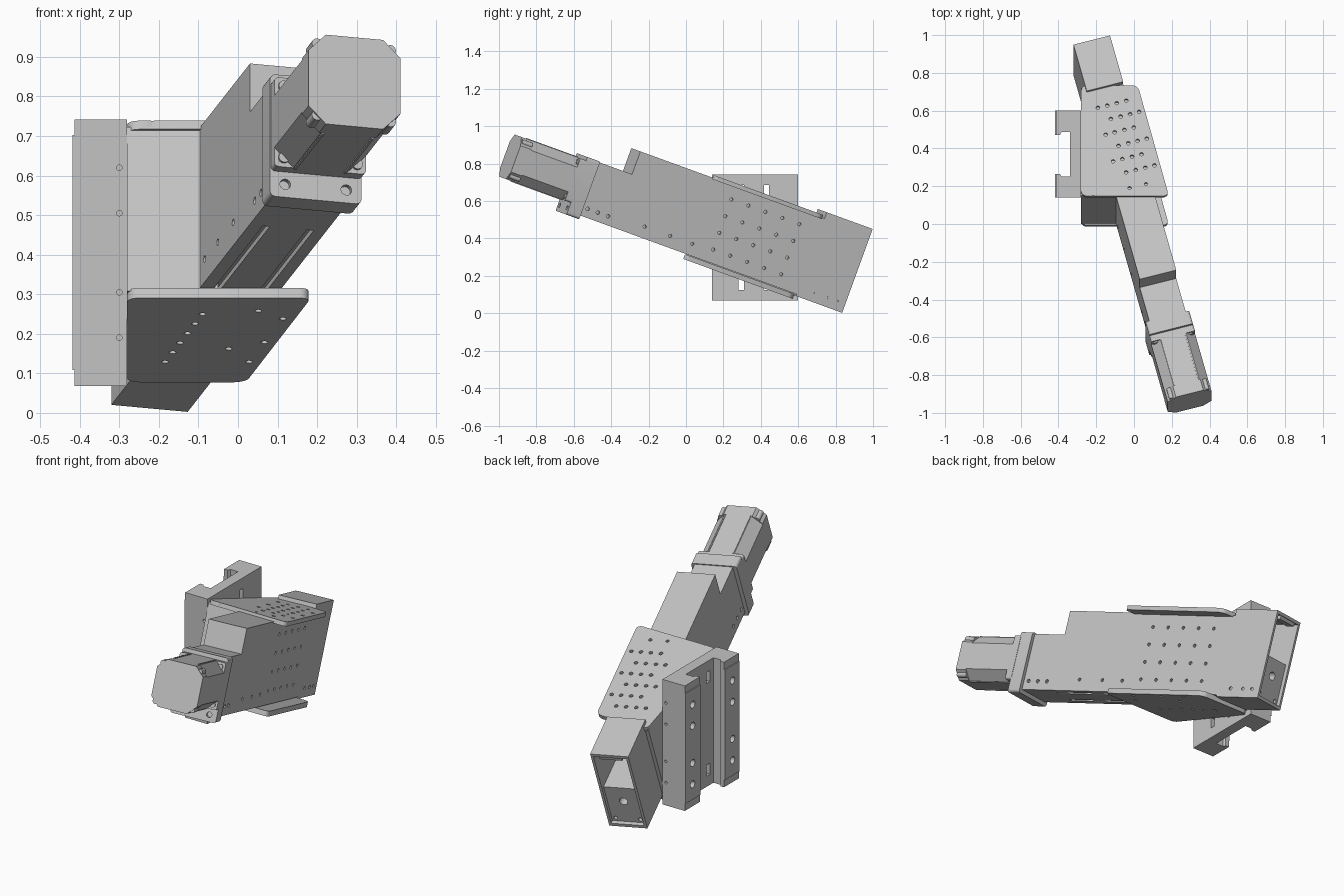
import bpy, bmesh
from math import radians, pi
from mathutils import Matrix, Vector

cube = bpy.data.objects.get("Cube")
if cube:
    bpy.data.objects.remove(cube, do_unlink=True)

grey = bpy.data.materials.new("machined_grey")
grey.use_nodes = True
grey.diffuse_color = (0.55, 0.55, 0.55, 1)
grey.node_tree.nodes["Principled BSDF"].inputs["Base Color"].default_value = (0.55, 0.55, 0.55, 1)

# Frames: upright bracket, pitched adapter, pitched and turned actuator
UPRIGHT = Matrix()
TILT = Matrix.Rotation(radians(-20), 4, 'X')
AXIS = TILT @ Matrix.Rotation(radians(15), 4, 'Z')
parts = []


def add_prism(bm, pts, lo, hi, along='z', radius=0.0):
    """Extrude a 2D outline along y or z, optionally rounding its corners."""
    def place(u, v, h):
        return (u, v, h) if along == 'z' else (u, h, v)
    low = [bm.verts.new(place(u, v, lo)) for u, v in pts]
    top = [bm.verts.new(place(u, v, hi)) for u, v in pts]
    n = len(pts)
    faces = [bm.faces.new(low), bm.faces.new(top)]
    for i in range(n):
        j = (i + 1) % n
        faces.append(bm.faces.new((low[i], low[j], top[j], top[i])))
    bmesh.ops.recalc_face_normals(bm, faces=faces)
    if radius:
        edges = [bm.edges.get((a, b)) for a, b in zip(low, top)]
        bmesh.ops.bevel(bm, geom=edges, offset=radius, segments=5, affect='EDGES', profile=0.5)


def rect(u0, u1, v0, v1):
    return [(u0, v0), (u1, v0), (u1, v1), (u0, v1)]


def octagon(u0, u1, v0, v1, c):
    return [(u0 + c, v0), (u1 - c, v0), (u1, v0 + c), (u1, v1 - c),
            (u1 - c, v1), (u0 + c, v1), (u0, v1 - c), (u0, v0 + c)]


def add_box(bm, x, y, z):
    add_prism(bm, rect(*x, *y), *z)


def add_cyl(bm, centre, r, depth, axis='z'):
    turn = {'x': Matrix.Rotation(pi / 2, 4, 'Y'), 'y': Matrix.Rotation(pi / 2, 4, 'X'),
            'z': Matrix()}[axis]
    bmesh.ops.create_cone(bm, cap_ends=True, segments=14, radius1=r, radius2=r, depth=depth,
                          matrix=Matrix.Translation(Vector(centre)) @ turn)


def make(name, bm, frame):
    mesh = bpy.data.meshes.new(name)
    bm.to_mesh(mesh)
    bm.free()
    mesh.materials.append(grey)
    ob = bpy.data.objects.new(name, mesh)
    bpy.context.collection.objects.link(ob)
    ob.matrix_world = frame
    parts.append(ob)
    return ob


def prism(name, frame, *args, **kw):
    bm = bmesh.new()
    add_prism(bm, *args, **kw)
    return make(name, bm, frame)


def cut(ob, bm, frame):
    """Subtract the cutter shapes and bake the result."""
    cutter = make("cutter", bm, frame)
    parts.remove(cutter)
    cutter.hide_render = True
    mod = ob.modifiers.new("cut", 'BOOLEAN')
    mod.object, mod.operation, mod.solver = cutter, 'DIFFERENCE', 'EXACT'
    bpy.context.view_layer.update()
    baked = bpy.data.meshes.new_from_object(
        ob.evaluated_get(bpy.context.evaluated_depsgraph_get()))
    ob.modifiers.clear()
    ob.data = baked
    bpy.data.objects.remove(cutter, do_unlink=True)


S0, S1 = -0.12, 0.08          # actuator sides

# Actuator body with side holes and underside grooves
body = prism("actuator_body", AXIS, rect(S0, S1, -0.565, 0.53), 0.298, 0.73)
bm = bmesh.new()
for i in range(5):
    for j in range(4):
        add_cyl(bm, (S1, i * 0.1, 0.37 + j * 0.095), 0.009, 0.03, 'x')
for a in (-0.4, -0.25, -0.12):
    for s in (S0, S1):
        add_cyl(bm, (s, a, 0.36), 0.009, 0.03, 'x')
for s in (-0.085, 0.03):
    add_box(bm, (s, s + 0.018), (-0.6, 0.6), (0.28, 0.312))
cut(body, bm, AXIS)

# Rear housing, open at its end
rear = prism("rear_housing", AXIS, rect(S0, S1, 0.52, 0.79), 0.288, 0.765)
bm = bmesh.new()
add_box(bm, (S0 + 0.014, S1 - 0.014), (0.56, 0.85), (0.305, 0.748))
for a in (0.6, 0.68, 0.74):
    add_cyl(bm, (S1, a, 0.335), 0.009, 0.012, 'x')
cut(rear, bm, AXIS)
block = prism("rear_bearing_block", AXIS, rect(S0 + 0.014, S1 - 0.014, 0.56, 0.77), 0.305, 0.53)
bm = bmesh.new()
add_cyl(bm, (-0.02, 0.77, 0.44), 0.022, 0.12, 'y')
for s in (-0.085, 0.045):
    add_cyl(bm, (s, 0.77, 0.325), 0.01, 0.04, 'y')
cut(block, bm, AXIS)
prism("rear_top_tab", AXIS, rect(-0.08, 0.04, 0.74, 0.785), 0.73, 0.75)

# Coupling housing and mounting flange
coupling = prism("coupling_housing", AXIS, rect(S0, S1, -0.765, -0.56), 0.298, 0.6)
bm = bmesh.new()
for a in (-0.73, -0.67, -0.61):
    for s in (S0, S1):
        add_cyl(bm, (s, a, 0.345), 0.01, 0.03, 'x')
cut(coupling, bm, AXIS)
flange = prism("mounting_flange", AXIS, rect(-0.14, 0.1, 0.277, 0.605), -0.835, -0.76,
               along='y', radius=0.015)
bm = bmesh.new()
for s in (-0.1, 0.06):
    add_cyl(bm, (s, -0.835, 0.312), 0.014, 0.03, 'y')
cut(flange, bm, AXIS)

# Motor: square flange, notched body, chamfered end cap, corner screws
M = (-0.138, 0.102, 0.345, 0.585)
prism("motor_flange", AXIS, rect(*M), -0.87, -0.83, along='y', radius=0.012)
prism("motor_body", AXIS, octagon(*M, 0.05), -1.15, -0.86, along='y')
prism("motor_end_cap", AXIS, octagon(*M, 0.045), -1.205, -1.14, along='y')
bm = bmesh.new()
for s in (M[0] + 0.024, M[1] - 0.024):
    for q in (M[2] + 0.024, M[3] - 0.024):
        add_cyl(bm, (s, -1.17, q), 0.014, 0.06, 'y')
        add_cyl(bm, (s, -0.872, q), 0.014, 0.012, 'y')
make("motor_screws", bm, AXIS)
bm = bmesh.new()
for s in (M[0] + 0.052, M[1] - 0.058):
    for q in (M[2], M[3]):
        add_box(bm, (s, s + 0.006), (-1.14, -0.87), (q - 0.004, q + 0.004))
make("motor_ribs", bm, AXIS)

# Wedge adapter between the clamping plates
prism("wedge_adapter", TILT, [(-0.28, -0.105), (-0.05, -0.105), (-0.21, 0.5), (-0.28, 0.5)],
      0.29, 0.731)
OUTLINE = [(-0.28, -0.113), (0.185, -0.113), (0.02, 0.51), (-0.28, 0.51)]

top_plate = prism("top_plate", TILT, OUTLINE, 0.722, 0.745, radius=0.03)
bm = bmesh.new()
for i in range(6):
    for s in (-0.035, 0.018, 0.07) + ((0.12,) if i % 2 == 0 else (-0.085,)):
        add_cyl(bm, (s, 0.03 + i * 0.078, 0.745), 0.01, 0.03)
for s in (-0.24, -0.04, 0.05):
    add_cyl(bm, (s, -0.06, 0.745), 0.009, 0.03)
cut(top_plate, bm, AXIS)

bottom_plate = prism("bottom_plate", TILT, OUTLINE, 0.268, 0.295, radius=0.03)
bm = bmesh.new()
spots = [(-0.085, 0.03 + i * 0.073) for i in range(6)]
spots += [(0.12, 0.01), (0.12, 0.19), (0.12, 0.34), (0.045, -0.03), (0.045, 0.26)]
for s, a in spots:
    add_cyl(bm, (s, a, 0.268), 0.009, 0.03)
cut(bottom_plate, bm, AXIS)

# Upright channel bracket with arm holes, floor slots and relieved ends
bracket = prism("channel_bracket", UPRIGHT,
                [(-0.28, 0.14), (-0.28, 0.6), (-0.418, 0.6), (-0.418, 0.472), (-0.392, 0.472),
                 (-0.384, 0.486), (-0.34, 0.486), (-0.34, 0.252), (-0.384, 0.252),
                 (-0.392, 0.266), (-0.418, 0.266), (-0.418, 0.14)], 0.068, 0.742)
bm = bmesh.new()
for z in (0.19, 0.305, 0.505, 0.62):
    for y in (0.2, 0.54):
        add_cyl(bm, (-0.418, y, z), 0.019, 0.1, 'x')
    for y in (0.14, 0.6):
        add_cyl(bm, (-0.3, y, z), 0.007, 0.03, 'y')
for z in (0.125, 0.625):
    for y in (0.295, 0.43):
        add_box(bm, (-0.36, -0.26), (y - 0.014, y + 0.014), (z, z + 0.06))
for z in (0.0, 0.702):
    add_box(bm, (-0.45, -0.413), (0.1, 0.65), (z, z + 0.108))
cut(bracket, bm, UPRIGHT)

# Smooth the round surfaces, keep the machined edges sharp
for ob in bpy.context.view_layer.objects:
    ob.select_set(ob in parts)
bpy.context.view_layer.objects.active = parts[0]
bpy.ops.object.shade_smooth_by_angle(angle=radians(30))
